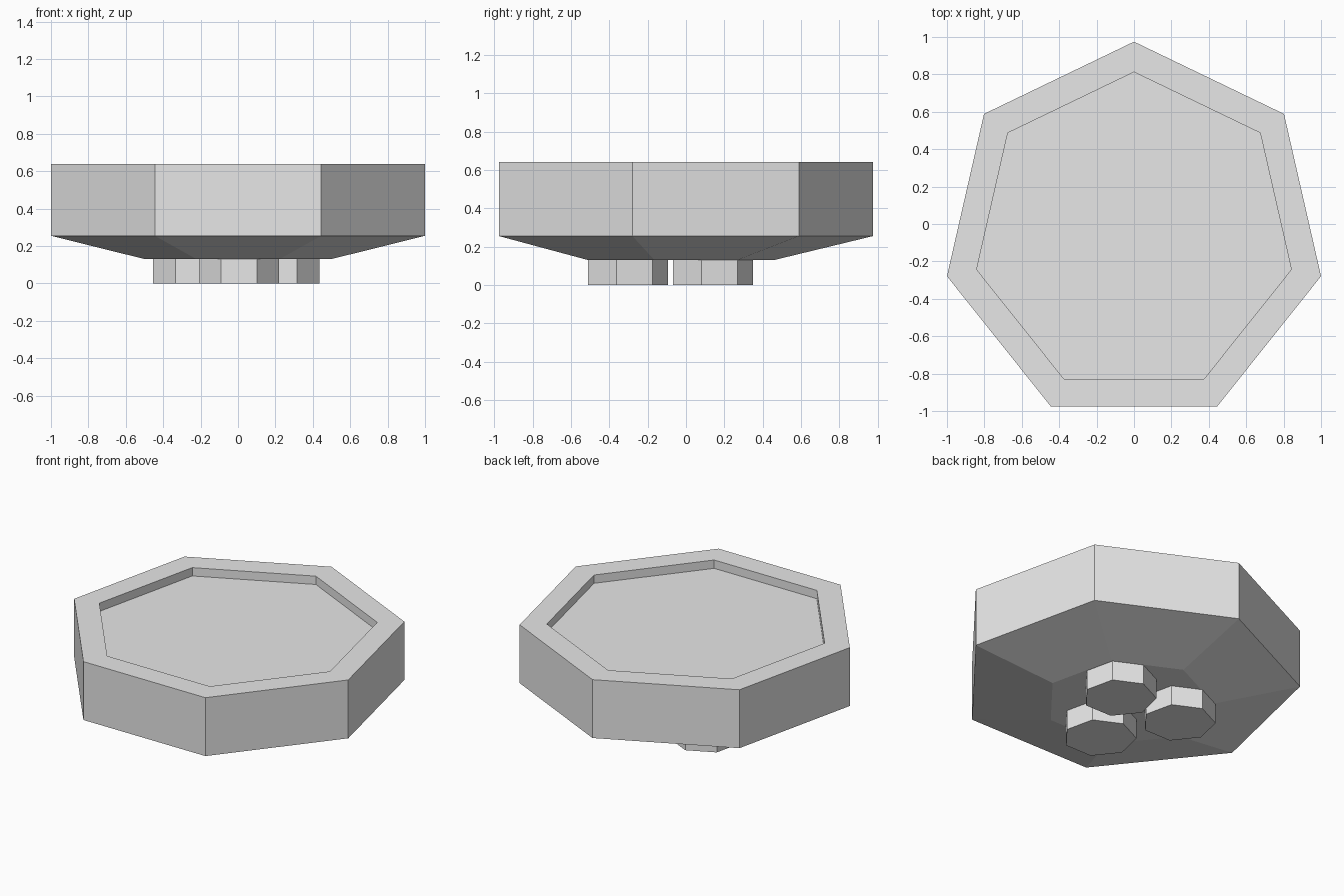
import bpy, bmesh, math

if "Cube" in bpy.data.objects:
    bpy.data.objects.remove(bpy.data.objects["Cube"])

SIDES = 7
CENTRE_Y = -0.051

grey = bpy.data.materials.new("plain grey")
grey.diffuse_color = (0.8, 0.8, 0.8, 1)
grey.use_nodes = True
grey.node_tree.nodes["Principled BSDF"].inputs["Base Color"].default_value = grey.diffuse_color


def stacked_prism(name, x, y, profile):
    """Seven-sided solid from (radius, height) rings, capped at both ends."""
    bm = bmesh.new()
    rings = []
    for radius, z in profile:
        ring = []
        for i in range(SIDES):
            a = math.pi / 2 + 2 * math.pi * i / SIDES
            ring.append(bm.verts.new((radius * math.cos(a), radius * math.sin(a), z)))
        rings.append(ring)
    for low, high in zip(rings, rings[1:]):
        for i in range(SIDES):
            j = (i + 1) % SIDES
            bm.faces.new((low[i], low[j], high[j], high[i]))
    bm.faces.new(rings[0][::-1])
    bm.faces.new(rings[-1])
    mesh = bpy.data.meshes.new(name)
    bm.to_mesh(mesh)
    bm.free()
    mesh.materials.append(grey)
    obj = bpy.data.objects.new(name, mesh)
    obj.location = (x, y, 0)
    bpy.context.collection.objects.link(obj)
    return obj


# Tray body: tapered underside, upright wall, flat rim and shallow recess
stacked_prism("tray_body", 0, CENTRE_Y, [
    (0.51, 0.13), (1.0257, 0.255), (1.0257, 0.64), (0.863, 0.64), (0.863, 0.585)])

# Three small feet under the base
for name, x, y in (("front_foot", 0.005, -0.313),
                   ("left_foot", -0.24, 0.13),
                   ("right_foot", 0.22, 0.13)):
    stacked_prism(name, x, y, [(0.22, 0), (0.22, 0.13)])
